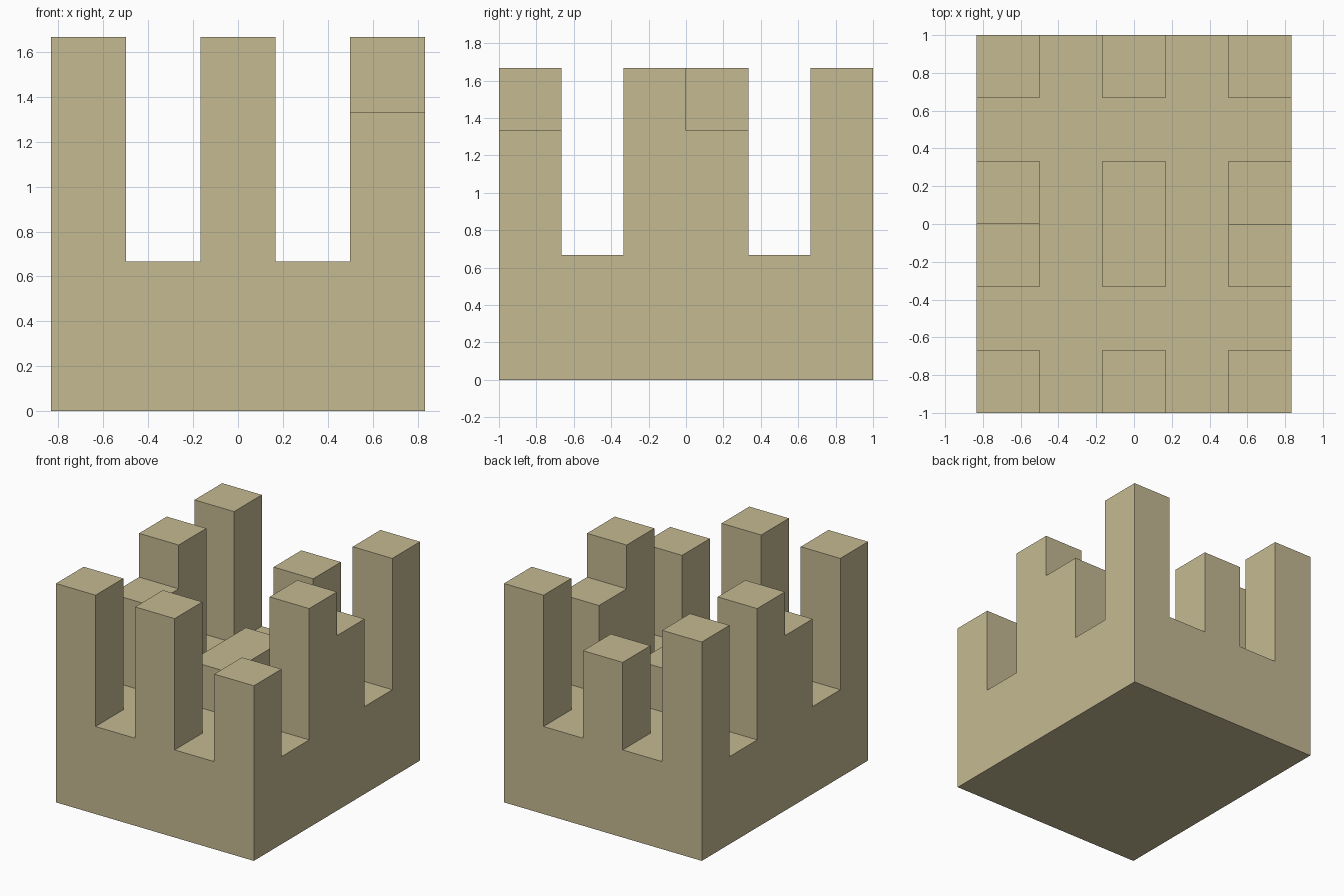
import bpy
import bmesh
from mathutils import Vector

cube = bpy.data.objects.get("Cube")
if cube:
    bpy.data.objects.remove(cube, do_unlink=True)

UNIT = 1 / 3          # one block
COLS, ROWS = 5, 6     # footprint in blocks
BASE_HEIGHT = 2

stone = bpy.data.materials.new("sandy stone")
stone.use_nodes = True
colour = (0.56, 0.49, 0.29, 1)
stone.diffuse_color = colour
stone.node_tree.nodes["Principled BSDF"].inputs["Base Color"].default_value = colour

bm = bmesh.new()


def raise_faces(faces, blocks):
    """Extrude faces straight up by a number of blocks."""
    result = bmesh.ops.extrude_face_region(bm, geom=faces)
    verts = [g for g in result["geom"] if isinstance(g, bmesh.types.BMVert)]
    bmesh.ops.translate(bm, verts=verts, vec=(0, 0, blocks * UNIT))


def raise_cells(col, rows, blocks):
    """Raise the upward faces of one column over the given rows."""
    faces = []
    for face in bm.faces:
        c = face.calc_center_median()
        cell = (int(c.x / UNIT + COLS / 2), int(c.y / UNIT + ROWS / 2))
        if abs(face.normal.z) > 0.9 and c.z > UNIT and cell[0] == col and cell[1] in rows:
            faces.append(face)
    raise_faces(faces, blocks)
    bm.normal_update()


# Base: a block-sized grid raised into a solid slab
bmesh.ops.create_grid(bm, x_segments=COLS, y_segments=ROWS, size=0.5)
bmesh.ops.scale(bm, verts=bm.verts, vec=Vector((COLS, ROWS, 1)) * UNIT)
raise_faces(bm.faces[:], BASE_HEIGHT)
bm.normal_update()

# Front and back towers, from left to right in x
for row, heights in ((0, (3, 3, 2)), (ROWS - 1, (3, 2, 3))):
    for col, height in zip((0, 2, 4), heights):
        raise_cells(col, (row,), height)

# Low middle block and the two stepped side towers
raise_cells(2, (2, 3), 1)
for col, tall_row in ((0, 3), (4, 2)):
    raise_cells(col, (2, 3), 2)
    raise_cells(col, (tall_row,), 1)

# Merge the flat cells and orient the shell outward
bmesh.ops.dissolve_limit(bm, angle_limit=0.01, verts=bm.verts, edges=bm.edges)
bmesh.ops.recalc_face_normals(bm, faces=bm.faces)

mesh = bpy.data.meshes.new("towered_block")
bm.to_mesh(mesh)
bm.free()
mesh.materials.append(stone)
block = bpy.data.objects.new("towered_block", mesh)
bpy.context.collection.objects.link(block)
